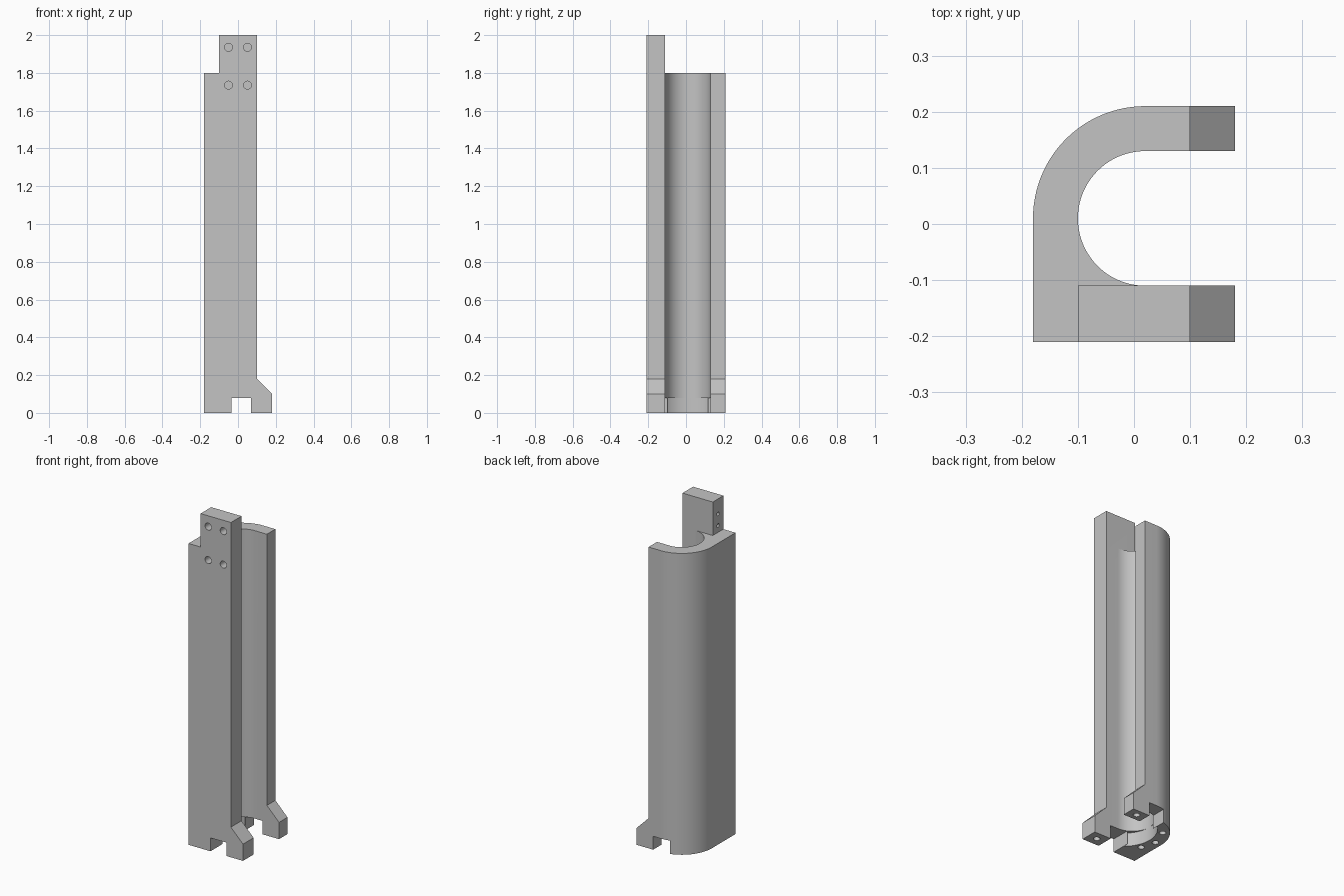
import bpy
import bmesh
from math import cos, sin, radians
from mathutils import Matrix, Vector

cube = bpy.data.objects.get("Cube")
if cube:
    bpy.data.objects.remove(cube, do_unlink=True)

grey = bpy.data.materials.new("plain_grey")
grey.use_nodes = True
colour = (0.55, 0.55, 0.55, 1)
grey.diffuse_color = colour
grey.node_tree.nodes["Principled BSDF"].inputs["Base Color"].default_value = colour


def arc(cx, cy, r, start, end, steps=40):
    angles = [radians(start + (end - start) * i / steps) for i in range(steps + 1)]
    return [(cx + r * cos(a), cy + r * sin(a)) for a in angles]


def finish(name, bm):
    bmesh.ops.recalc_face_normals(bm, faces=bm.faces)
    mesh = bpy.data.meshes.new(name)
    bm.to_mesh(mesh)
    bm.free()
    mesh.materials.append(grey)
    ob = bpy.data.objects.new(name, mesh)
    bpy.context.collection.objects.link(ob)
    return ob


def prism(name, outline, low, high, along="z"):
    """Extrude an xy outline up z, or an xz outline along y."""
    def place(p, d):
        return (p[0], p[1], d) if along == "z" else (p[0], d, p[1])
    bm = bmesh.new()
    face = bm.faces.new([bm.verts.new(place(p, low)) for p in outline])
    new = bmesh.ops.extrude_face_region(bm, geom=[face])["geom"]
    shift = Vector(place((0, 0), high - low))
    bmesh.ops.translate(bm, vec=shift, verts=[v for v in new if isinstance(v, bmesh.types.BMVert)])
    return finish(name, bm)


def box(name, x0, x1, y0, y1, z0, z1):
    return prism(name, [(x0, y0), (x1, y0), (x1, y1), (x0, y1)], z0, z1)


def drill(centre, axis, radius, depth):
    """Cylinder centred on a surface point, reaching depth into the solid."""
    turn = Vector(axis).to_track_quat("Z", "Y").to_matrix().to_4x4()
    bm = bmesh.new()
    bmesh.ops.create_cone(bm, cap_ends=True, segments=24, radius1=radius, radius2=radius,
                          depth=2 * depth, matrix=Matrix.Translation(centre) @ turn)
    return finish("hole_cutter", bm)


def combine(target, other, operation="DIFFERENCE"):
    mod = target.modifiers.new("combine", "BOOLEAN")
    mod.operation, mod.solver, mod.object = operation, "EXACT", other
    bpy.context.view_layer.objects.active = target
    bpy.ops.object.modifier_apply(modifier=mod.name)
    bpy.data.objects.remove(other, do_unlink=True)


# Channel column: square front corner, rounded back corner, round bore open to +x
outline = [(0.18, -0.21), (0.18, -0.11)]
outline += arc(0.02, 0.01, 0.12, 270, 90)
outline += [(0.18, 0.13), (0.18, 0.21)]
outline += arc(0.02, 0.01, 0.20, 90, 180)
outline += [(-0.18, -0.21)]
column = prism("channel_column", outline, 0, 1.8)

# Trim the arms back above the sloped feet
combine(column, prism("arm_trim", [(0.1, 0.18), (0.2, 0.08), (0.3, 0.08), (0.3, 2.1), (0.1, 2.1)],
                      -0.4, 0.4, along="y"))

# Raised mounting tab on the front wall
combine(column, box("mounting_tab", -0.1, 0.1, -0.21, -0.11, 1.7, 2.0), "UNION")

# Notch through both arms, and the wider relief behind it
combine(column, box("foot_notch", -0.035, 0.07, -0.4, 0.4, -0.1, 0.08))
combine(column, prism("base_relief", arc(0.08, 0.01, 0.18, 130, 230), -0.1, 0.08))

# Screw holes in the front
for x in (-0.05, 0.05):
    for z in (1.735, 1.935):
        combine(column, drill((x, -0.21, z), (0, 1, 0), 0.021, 0.05))

# Small holes in the side of the tab
for z in (1.84, 1.91):
    combine(column, drill((-0.1, -0.16, z), (1, 0, 0), 0.011, 0.025))

# Holes in the underside: base wall and both feet
underside = [p for a in (140, 180, 213) for p in arc(0.02, 0.01, 0.16, a, a, 1)[:1]]
underside += [(0.125, -0.16), (0.125, 0.17)]
for x, y in underside:
    combine(column, drill((x, y, 0), (0, 0, 1), 0.018, 0.06))

# Smooth the curved walls, keep the edges sharp
bpy.ops.object.select_all(action="DESELECT")
column.select_set(True)
bpy.context.view_layer.objects.active = column
bpy.ops.object.shade_smooth_by_angle(angle=radians(30))
